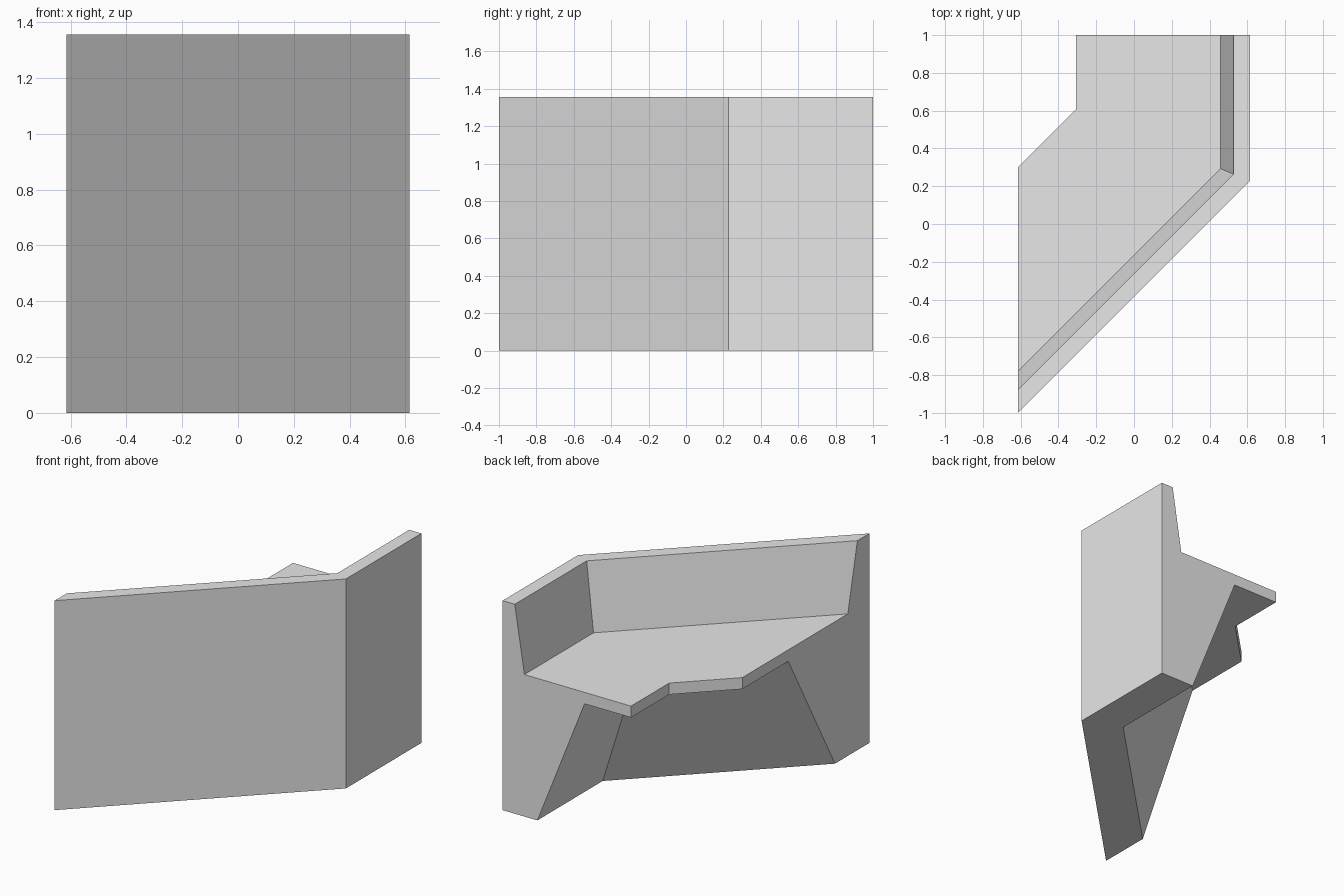
import bpy
import bmesh
from mathutils import Vector

if "Cube" in bpy.data.objects:
    bpy.data.objects.remove(bpy.data.objects["Cube"])

# Cross-section: (distance in from the outer wall, height)
PROFILE = [
    (0.0, 0.0), (0.0, 1.357),           # outer wall
    (0.087, 1.357), (0.156, 0.92),      # top rim and leaning backrest
    (0.92, 0.92), (0.92, 0.846),        # seat and its front lip
    (0.587, 0.846), (0.249, 0.0),       # underside and leaning base
]

# Footprint of the outer wall: a diagonal run, then a straight run
HALF_X = 0.614
CORNER_Y = 1.0 - 0.772
DIAG_GAP = HALF_X - CORNER_Y            # diagonal wall is y = x - DIAG_GAP


def section(station):
    """Profile placed at the diagonal end, the mitred corner or the straight end."""
    points = []
    for d, z in PROFILE:
        x = -HALF_X if station == "diagonal_end" else HALF_X - d
        y = 1.0 if station == "straight_end" else x - DIAG_GAP + d * 2 ** 0.5
        points.append(Vector((x, y, z)))
    return points


# Corner bench: profile swept along the footprint
bm = bmesh.new()
rings = [[bm.verts.new(p) for p in section(s)]
         for s in ("diagonal_end", "corner", "straight_end")]
n = len(PROFILE)
for a, b in zip(rings, rings[1:]):
    for i in range(n):
        j = (i + 1) % n
        bm.faces.new((a[i], a[j], b[j], b[i]))

# Flat end panels
bm.faces.new(rings[0])
bm.faces.new(rings[-1])
bmesh.ops.recalc_face_normals(bm, faces=bm.faces)

mesh = bpy.data.meshes.new("corner_bench")
bm.to_mesh(mesh)
bm.free()

grey = bpy.data.materials.new("light_grey")
grey.diffuse_color = (0.8, 0.8, 0.8, 1.0)
grey.use_nodes = True
grey.node_tree.nodes["Principled BSDF"].inputs["Base Color"].default_value = grey.diffuse_color
mesh.materials.append(grey)

bench = bpy.data.objects.new("corner_bench", mesh)
bpy.context.collection.objects.link(bench)
